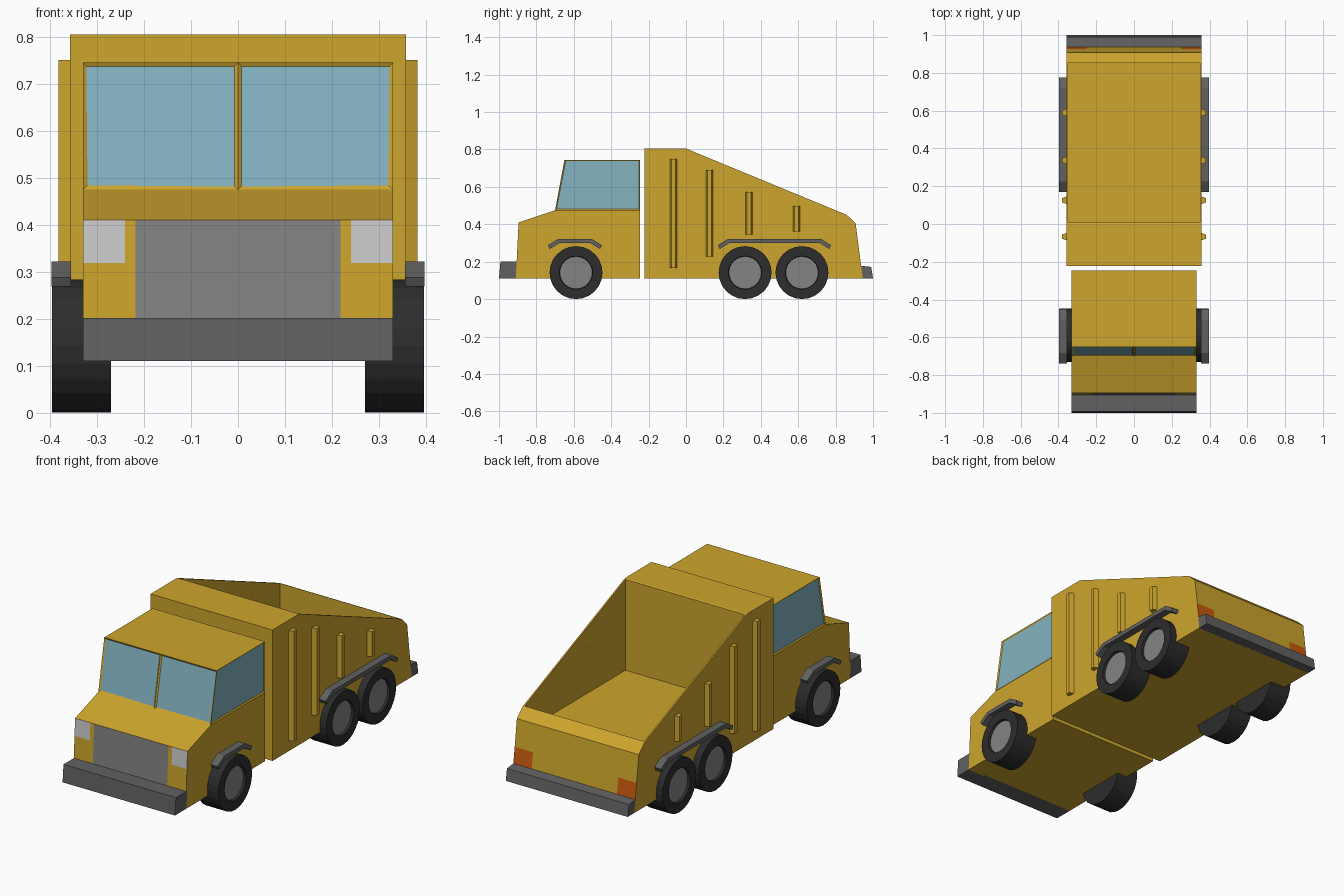
import bpy, bmesh, math
from mathutils import Vector, Matrix

cube = bpy.data.objects.get("Cube")
if cube:
    bpy.data.objects.remove(cube, do_unlink=True)


def material(name, r, g, b):
    m = bpy.data.materials.new(name)
    m.use_nodes = True
    m.diffuse_color = (r, g, b, 1)
    m.node_tree.nodes["Principled BSDF"].inputs["Base Color"].default_value = (r, g, b, 1)
    return m


yellow = material("yellow paint", 0.61, 0.376, 0.026)
glass = material("window glass", 0.227, 0.451, 0.533)
grey = material("mid grey", 0.227, 0.227, 0.227)
dark = material("dark grey", 0.12, 0.12, 0.12)
black = material("tyre black", 0.026, 0.026, 0.026)
white = material("headlight white", 0.604, 0.604, 0.604)
orange = material("tail light orange", 0.58, 0.098, 0.005)


def prism(profile, x0, x1):
    """Side profile of (y, z) points extruded across x."""
    bm = bmesh.new()
    a = [bm.verts.new((x0, y, z)) for y, z in profile]
    b = [bm.verts.new((x1, y, z)) for y, z in profile]
    bm.faces.new(a)
    bm.faces.new(b[::-1])
    for i in range(len(a)):
        j = (i + 1) % len(a)
        bm.faces.new((a[i], b[i], b[j], a[j]))
    bmesh.ops.recalc_face_normals(bm, faces=bm.faces[:])
    return bm


def finish(name, bm, *mats):
    bm.normal_update()
    mesh = bpy.data.meshes.new(name)
    bm.to_mesh(mesh)
    bm.free()
    for m in mats:
        mesh.materials.append(m)
    ob = bpy.data.objects.new(name, mesh)
    bpy.context.collection.objects.link(ob)
    return ob


def cut(bm, test, co, no):
    """Split only the faces that pass the test along a plane."""
    bm.normal_update()
    faces = [f for f in bm.faces if test(f)]
    geom = faces + list({e for f in faces for e in f.edges}) + list({v for f in faces for v in f.verts})
    bmesh.ops.bisect_plane(bm, geom=geom, plane_co=co, plane_no=no)
    bm.normal_update()


X, Z = (1, 0, 0), (0, 0, 1)

# Cab
bm = prism([(-0.91, 0.11), (-0.895, 0.41), (-0.7, 0.475), (-0.65, 0.745),
            (-0.245, 0.745), (-0.245, 0.11)], -0.33, 0.33)
windscreen = lambda f: f.normal.y < -0.9 and f.calc_center_median().z > 0.48
nose = lambda f: f.normal.y < -0.9 and f.calc_center_median().z < 0.42
side = lambda f: abs(f.normal.x) > 0.9
cut(bm, windscreen, (0, 0, 0), X)
cut(bm, side, (0, 0, 0.475), Z)

# Recessed windows
panes = [f for f in bm.faces if windscreen(f) or (side(f) and f.calc_center_median().z > 0.5)]
bmesh.ops.inset_individual(bm, faces=panes, thickness=0.01, depth=-0.005)
for f in panes:
    f.material_index = 1

# Grille and headlights
for x in (0.218, 0.24):
    for s in (-1, 1):
        cut(bm, nose, (s * x, 0, 0), X)
cut(bm, nose, (0, 0, 0.2), Z)
cut(bm, lambda f: nose(f) and abs(f.calc_center_median().x) > 0.24, (0, 0, 0.318), Z)
for f in filter(nose, bm.faces):
    c = f.calc_center_median()
    if abs(c.x) < 0.21 and c.z > 0.2:
        f.material_index = 2
    elif abs(c.x) > 0.24 and c.z > 0.318:
        f.material_index = 3
finish("cab", bm, yellow, glass, grey, white)

# Dump body with open hopper
bm = prism([(-0.222, 0.11), (-0.222, 0.805), (0, 0.805), (0.86, 0.45),
            (0.907, 0.405), (0.945, 0.11)], -0.358, 0.358)
bm.normal_update()
slope = [f for f in bm.faces if f.normal.z > 0.8 and f.normal.y > 0.2
         and f.calc_center_median().z > 0.5]
bmesh.ops.inset_individual(bm, faces=slope, thickness=0.011)
floor = bmesh.ops.extrude_discrete_faces(bm, faces=slope)["faces"][0]
for v in floor.verts:
    v.co.z = 0.32

# Tail lights
tail = lambda f: f.normal.y > 0.9 and f.calc_center_median().y > 0.88
for s in (-1, 1):
    cut(bm, tail, (s * 0.25, 0, 0), X)
for z in (0.17, 0.262):
    cut(bm, lambda f: tail(f) and abs(f.calc_center_median().x) > 0.25, (0, 0, z), Z)
for f in filter(tail, bm.faces):
    c = f.calc_center_median()
    if abs(c.x) > 0.25 and 0.17 < c.z < 0.262:
        f.material_index = 1
finish("dump_body", bm, yellow, orange)

# Bumpers
finish("front_bumper", prism([(-1, 0.11), (-0.992, 0.202), (-0.897, 0.202), (-0.9, 0.11)],
                             -0.33, 0.33), dark)
finish("rear_bumper", prism([(0.94, 0.11), (0.935, 0.178), (0.99, 0.172), (1, 0.11)],
                            -0.358, 0.358), dark)


def wheel(name, s, y):
    r = 0.1415
    bm = bmesh.new()
    turn = Matrix.Translation((s * 0.333, y, r)) @ Matrix.Rotation(s * math.pi / 2, 4, "Y")
    bmesh.ops.create_cone(bm, cap_ends=True, segments=24, radius1=r, radius2=r,
                          depth=0.125, matrix=turn)
    bm.normal_update()
    hub = [f for f in bm.faces if f.normal.x * s > 0.9]
    bmesh.ops.inset_individual(bm, faces=hub, thickness=0.052)
    bmesh.ops.inset_individual(bm, faces=hub, thickness=0.003, depth=-0.012)
    hub[0].material_index = 1
    finish(name, bm, black, grey)


def fender(name, s, start, end):
    top = [(start, 0.288), (start + 0.055, 0.322), (end - 0.055, 0.322), (end, 0.288)]
    under = [(end - 0.01, 0.268), (end - 0.062, 0.3), (start + 0.062, 0.3), (start + 0.01, 0.268)]
    finish(name, prism(top + under, s * 0.355, s * 0.397), dark)


def rib(name, s, y, z0, z1):
    bm = prism([(y - 0.022, z0), (y + 0.022, z0), (y + 0.022, z1), (y - 0.022, z1)],
               s * 0.35, s * 0.382)
    for v in bm.verts:
        if abs(v.co.x) > 0.37:
            v.co.y = y + (v.co.y - y) * 0.5
    finish(name, bm, yellow)


# Wheels, fenders and ribs on both sides
for label, s in (("left", 1), ("right", -1)):
    for place, y in (("front", -0.588), ("middle", 0.316), ("rear", 0.62)):
        wheel(f"{label}_{place}_wheel", s, y)
    fender(f"{label}_front_fender", s, -0.738, -0.45)
    fender(f"{label}_rear_fender", s, 0.17, 0.776)
    for i, (y, z0, z1) in enumerate(((-0.067, 0.165, 0.75), (0.126, 0.228, 0.69),
                                     (0.337, 0.345, 0.572), (0.59, 0.362, 0.497))):
        rib(f"{label}_rib_{i + 1}", s, y, z0, z1)
